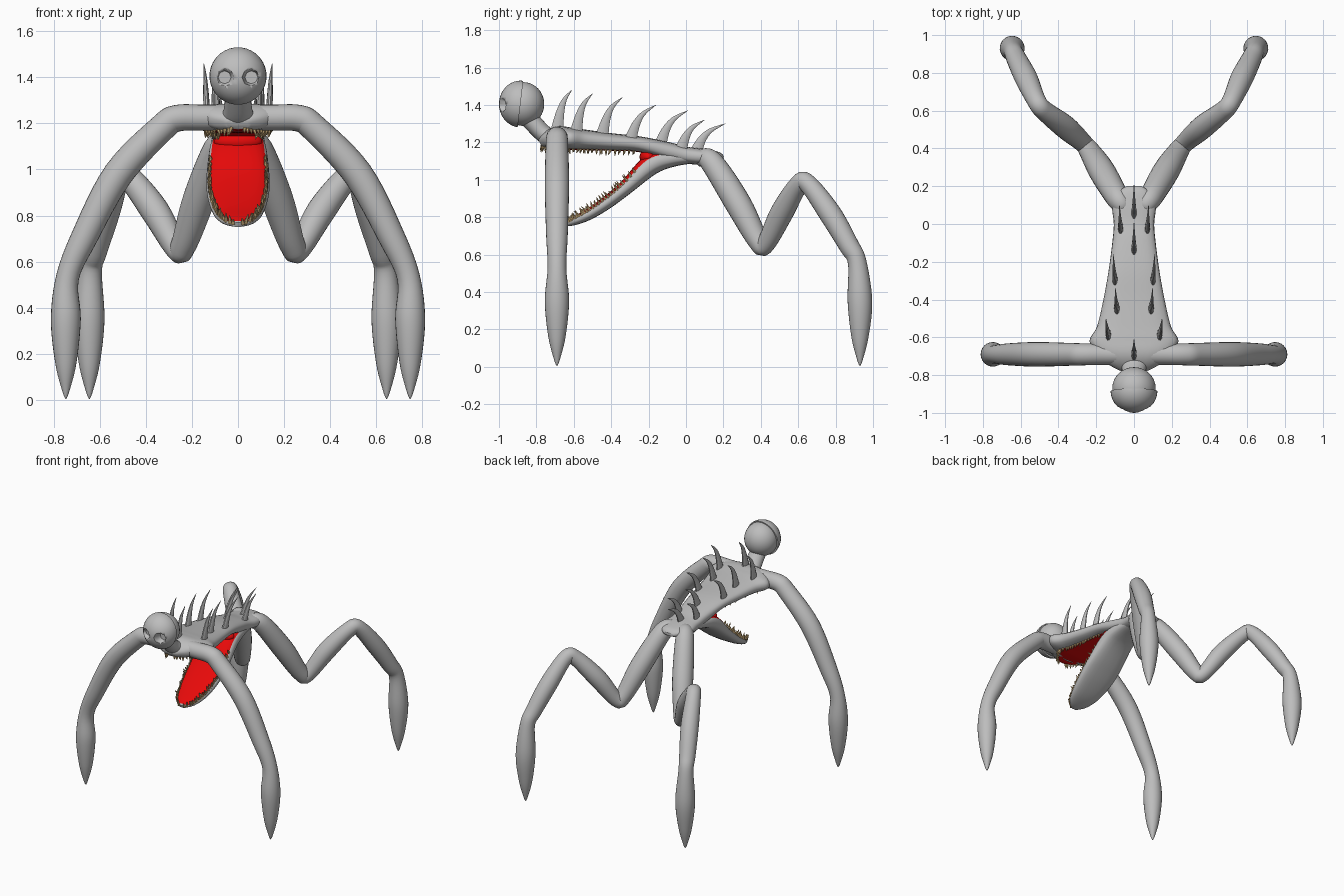
import bpy, bmesh, math, random
from mathutils import Vector

random.seed(4)
if "Cube" in bpy.data.objects:
    bpy.data.objects.remove(bpy.data.objects["Cube"])


def material(name, rgb):
    m = bpy.data.materials.new(name)
    m.use_nodes = True
    m.diffuse_color = (*rgb, 1)
    m.node_tree.nodes["Principled BSDF"].inputs["Base Color"].default_value = (*rgb, 1)
    return m


GREY = material("grey skin", (0.51, 0.51, 0.51))
RED = material("mouth red", (0.8, 0.003, 0.003))
TAN = material("tooth tan", (0.62, 0.43, 0.20))


def finish(bm, name, mats):
    bmesh.ops.recalc_face_normals(bm, faces=bm.faces)
    me = bpy.data.meshes.new(name)
    bm.to_mesh(me)
    bm.free()
    ob = bpy.data.objects.new(name, me)
    bpy.context.collection.objects.link(ob)
    for m in mats:
        me.materials.append(m)
    bpy.ops.object.select_all(action="DESELECT")
    bpy.context.view_layer.objects.active = ob
    ob.select_set(True)
    bpy.ops.object.shade_smooth_by_angle(angle=math.radians(50))
    return ob


def spline(rows, steps):
    """Smooth curve through rows of numbers."""
    rows = [Vector(r) for r in rows]
    pts = [rows[0]] + rows + [rows[-1]]
    out = []
    for a, b, c, d in zip(pts, pts[1:], pts[2:], pts[3:]):
        for i in range(steps):
            t = i / steps
            out.append(b + (c - a) * (t / 2) + (a * 2 - b * 5 + c * 4 - d) * (t * t / 2)
                       + (b * 3 - a - c * 3 + d) * (t ** 3 / 2))
    return out + [rows[-1]]


def loft(bm, rows, ref, sides=24, steps=6, power=1.0, rim=0, lining=None):
    """Skin along rows of x, y, z, radius along ref, radius across; returns the rings."""
    pts = spline(rows, steps)
    pos = [Vector(p[:3]) for p in pts]
    rings = []
    for i, p in enumerate(pts):
        tan = (pos[min(i + 1, len(pos) - 1)] - pos[max(i - 1, 0)]).normalized()
        side = (ref - tan * ref.dot(tan)).normalized()
        up = tan.cross(side)
        ring = []
        for k in range(sides):
            a = math.tau * k / sides
            c, s = math.cos(a), math.sin(a)
            c, s = (math.copysign(abs(v) ** power, v) for v in (c, s))
            ring.append(bm.verts.new(pos[i] + side * c * max(p[3], 0.001) + up * s * max(p[4], 0.001)))
        rings.append(ring)
    for r, q in zip(rings, rings[1:]):
        for k in range(sides):
            j = (k + 1) % sides
            f = bm.faces.new((r[k], r[j], q[j], q[k]))
            # inner side of the jaw is lined
            if lining and lining(f.calc_center_median().y) and rim <= k < sides // 2 - rim:
                f.material_index = 1
    bm.faces.new(rings[0])
    bm.faces.new(rings[-1])
    return [[v.co.copy() for v in r] for r in rings]


def ball(centre, scale):
    bm = bmesh.new()
    bmesh.ops.create_uvsphere(bm, u_segments=32, v_segments=20, radius=1)
    for v in bm.verts:
        v.co = Vector(centre) + Vector([a * b for a, b in zip(v.co, scale)])
    return bm


X, Y = Vector((1, 0, 0)), Vector((0, 1, 0))

# Trunk with upper jaw: y, z, half width, half height
trunk = [(-.78, 1.195, .05, .022), (-.75, 1.208, .12, .043), (-.69, 1.226, .19, .059),
         (-.62, 1.22, .235, .06), (-.54, 1.213, .195, .055), (-.40, 1.202, .162, .047),
         (-.25, 1.19, .135, .042), (-.10, 1.155, .115, .047), (0, 1.132, .107, .045),
         (.10, 1.122, .115, .042), (.17, 1.12, .08, .03), (.20, 1.115, .04, .012)]
bm = bmesh.new()
upper = loft(bm, [(0, *r) for r in trunk], X, power=0.75, rim=4, lining=lambda y: -.765 < y < -.2)
finish(bm, "trunk_and_upper_jaw", [GREY, RED])

# Lower jaw hanging open
jaw = [(.05, 1.12, .09, .03), (-.08, 1.112, .11, .045), (-.19, 1.078, .125, .055),
       (-.32, .96, .137, .04), (-.42, .88, .132, .035), (-.52, .815, .11, .03),
       (-.60, .778, .075, .022), (-.648, .76, .025, .01)]
bm = bmesh.new()
lower = loft(bm, [(0, *r) for r in jaw], X, power=0.75, rim=2, lining=lambda y: -.638 < y < -.15)
finish(bm, "lower_jaw", [GREY, RED])

# Throat closing the back of the mouth
finish(ball((0, -.2, 1.122), (.105, .048, .045)), "throat", [RED])


# Teeth along both rims
def teeth(name, rings, rim, direction, length):
    bm = bmesh.new()
    last = {}
    for ring in rings:
        for k in (rim, len(ring) // 2 - rim):
            p = ring[k]
            if p.y > -.26 or (k in last and (p - last[k]).length < .013):
                continue
            last[k] = p
            jitter = Vector([random.uniform(-.3, .3) for _ in range(3)])
            d = (direction + jitter).normalized() * length * random.uniform(.6, 1.2)
            base = p - d * .15
            loft(bm, [(*base, .009, .009), (*(base + d * .5), .0065, .0065), (*(base + d), .001, .001)],
                 X, sides=6, steps=1)
    finish(bm, name, [TAN])


teeth("upper_teeth", upper, 4, Vector((0, -.1, -1)), .033)
teeth("lower_teeth", lower, 2, Vector((0, -.5, .85)), .04)

# Limbs: x, y, z, radius
arm = [(0, -.69, 1.225, .055), (.15, -.69, 1.225, .056), (.265, -.69, 1.222, .058),
       (.33, -.69, 1.18, .06), (.52, -.69, .98, .065), (.665, -.69, .71, .058),
       (.74, -.69, .53, .05), (.747, -.69, .35, .065), (.747, -.69, .16, .046),
       (.747, -.69, .04, .016), (.747, -.69, .005, .002)]
leg = [(.05, .08, 1.115, .045), (.088, .14, 1.09, .062), (.17, .28, .87, .07),
       (.235, .385, .675, .056), (.265, .425, .655, .05), (.36, .51, .82, .062),
       (.475, .60, .97, .052), (.515, .65, .98, .05), (.57, .77, .82, .06),
       (.62, .87, .65, .054), (.64, .915, .56, .05), (.645, .93, .35, .066),
       (.645, .93, .16, .046), (.645, .93, .04, .016), (.645, .93, .005, .002)]
for s, label in ((1, "left"), (-1, "right")):
    for name, rows, ref in (("front_arm", arm, Y), ("rear_leg", leg, Vector((.8, -.55 * s, 0)))):
        bm = bmesh.new()
        loft(bm, [(x * s, y, z, r, r) for x, y, z, r in rows], ref)
        finish(bm, f"{label}_{name}", [GREY])

# Back spines: x, base y, base z, backward reach, height
spines = [(0, -.69, 1.27, .08, .21), (.135, -.59, 1.25, .09, .21), (.09, -.45, 1.24, .11, .20),
          (.1, -.30, 1.21, .14, .19), (0, -.14, 1.19, .15, .18), (.07, -.03, 1.16, .13, .16),
          (0, .05, 1.15, .16, .15)]
bm = bmesh.new()
for x, y, z, reach, h in spines:
    for s in ((1, -1) if x else (1,)):
        rows = [(x * s, y, z - .01, .015, .036), (x * s * 1.03, y + reach * .2, z + h * .4, .012, .024),
                (x * s * 1.06, y + reach * .5, z + h * .75, .007, .013),
                (x * s * 1.1, y + reach, z + h, .001, .001)]
        loft(bm, rows, X, sides=10, steps=3)
finish(bm, "back_spines", [GREY])

# Neck
bm = bmesh.new()
loft(bm, [(0, -.69, 1.21, .11, .05), (0, -.76, 1.245, .066, .048), (0, -.85, 1.34, .055, .05)], X)
finish(bm, "neck", [GREY])

# Head and face mask with hollow eyes
bm = ball((0, -.87, 1.405), (.115, .112, .117))
for v in bm.verts:
    v.co.y = max(v.co.y, -.93)
finish(bm, "head", [GREY])
bm = ball((0, -.885, 1.405), (.124, .115, .125))
bmesh.ops.bisect_plane(bm, geom=bm.verts[:] + bm.edges[:] + bm.faces[:],
                       plane_co=(0, -.885, 1.405), plane_no=(0, 1, -.12), clear_outer=True)
bmesh.ops.holes_fill(bm, edges=[e for e in bm.edges if e.is_boundary])
mask = finish(bm, "face_mask", [GREY])
for s in (1, -1):
    bm = bmesh.new()
    bmesh.ops.create_cone(bm, cap_ends=True, segments=8, radius1=.028, radius2=.046, depth=.08)
    for v in bm.verts:
        v.co = Vector((v.co.x + .058 * s, -.98 - v.co.z, v.co.y + 1.40))
    cutter = finish(bm, "eye_cutter", [GREY])
    cutter.hide_render = True
    bpy.context.view_layer.objects.active = mask
    mod = mask.modifiers.new("eye", "BOOLEAN")
    mod.operation, mod.object, mod.solver = "DIFFERENCE", cutter, "EXACT"
    bpy.ops.object.modifier_apply(modifier=mod.name)
    bpy.data.objects.remove(cutter)
